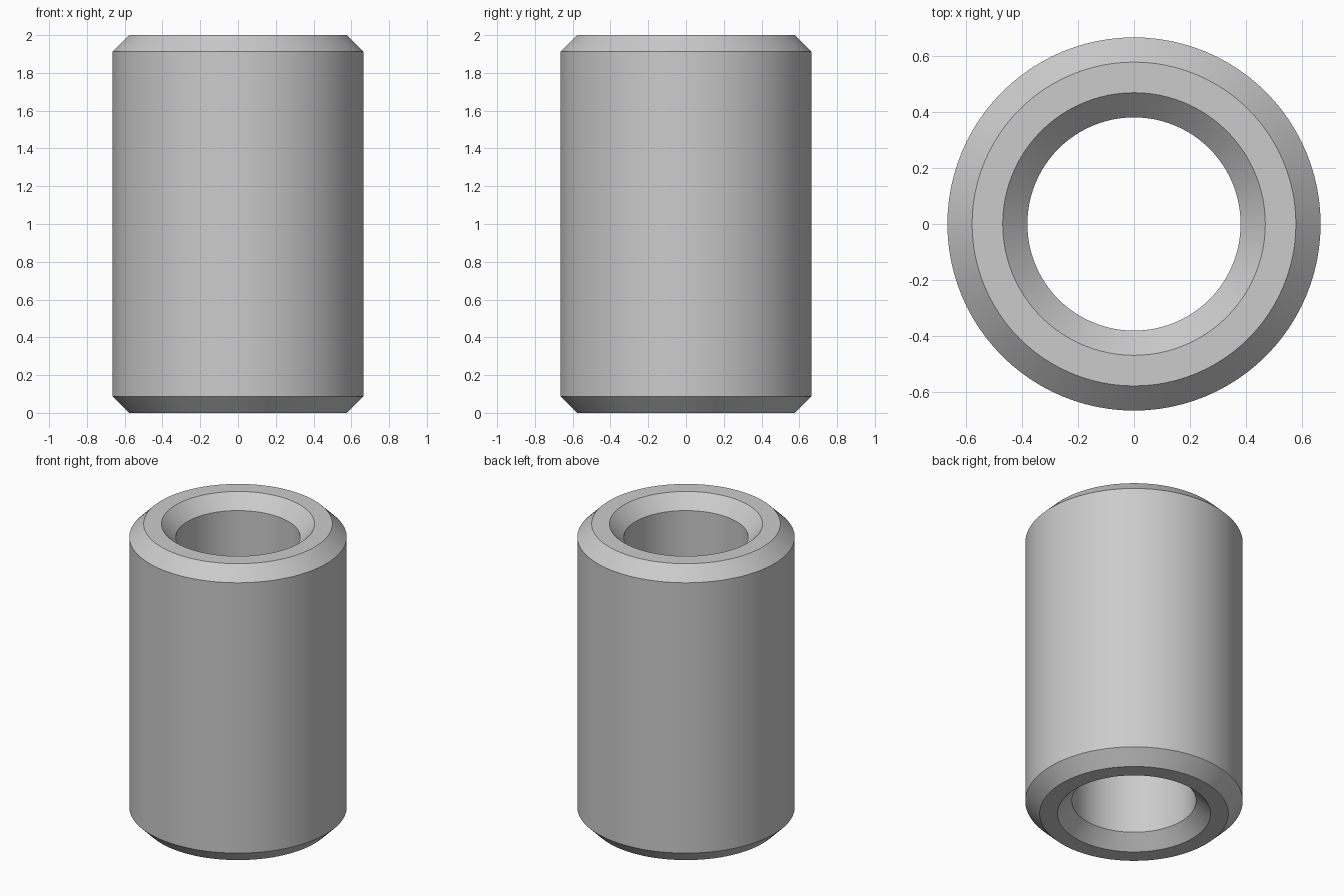
import bpy
import bmesh
import math
from mathutils import Matrix, Vector

cube = bpy.data.objects.get("Cube")
if cube:
    bpy.data.objects.remove(cube, do_unlink=True)

HEIGHT = 2.0
OUTER = 0.665
BORE = 0.38
CHAMFER = 0.088
SEGMENTS = 96

# Plain grey metal
grey = bpy.data.materials.new("grey metal")
grey.use_nodes = True
colour = (0.6, 0.6, 0.6, 1.0)
grey.diffuse_color = colour
grey.node_tree.nodes["Principled BSDF"].inputs["Base Color"].default_value = colour

# Closed wall section, chamfered at all four corners
top = HEIGHT - CHAMFER
section = [
    (OUTER - CHAMFER, 0), (OUTER, CHAMFER), (OUTER, top), (OUTER - CHAMFER, HEIGHT),
    (BORE + CHAMFER, HEIGHT), (BORE, top), (BORE, CHAMFER), (BORE + CHAMFER, 0),
]

# Bushing: the section turned around the z axis
bm = bmesh.new()
rings = []
for i in range(SEGMENTS):
    turn = Matrix.Rotation(math.tau * i / SEGMENTS, 3, "Z")
    rings.append([bm.verts.new(turn @ Vector((r, 0, z))) for r, z in section])
for i, ring in enumerate(rings):
    following = rings[(i + 1) % SEGMENTS]
    for j in range(len(section)):
        k = (j + 1) % len(section)
        bm.faces.new((ring[j], following[j], following[k], ring[k]))
bmesh.ops.recalc_face_normals(bm, faces=bm.faces)

mesh = bpy.data.meshes.new("bushing")
bm.to_mesh(mesh)
bm.free()
mesh.materials.append(grey)
bushing = bpy.data.objects.new("bushing", mesh)
bpy.context.collection.objects.link(bushing)

# Smooth walls with crisp chamfer edges
bpy.ops.object.select_all(action="DESELECT")
bushing.select_set(True)
bpy.context.view_layer.objects.active = bushing
bpy.ops.object.shade_smooth_by_angle(angle=math.radians(30))
